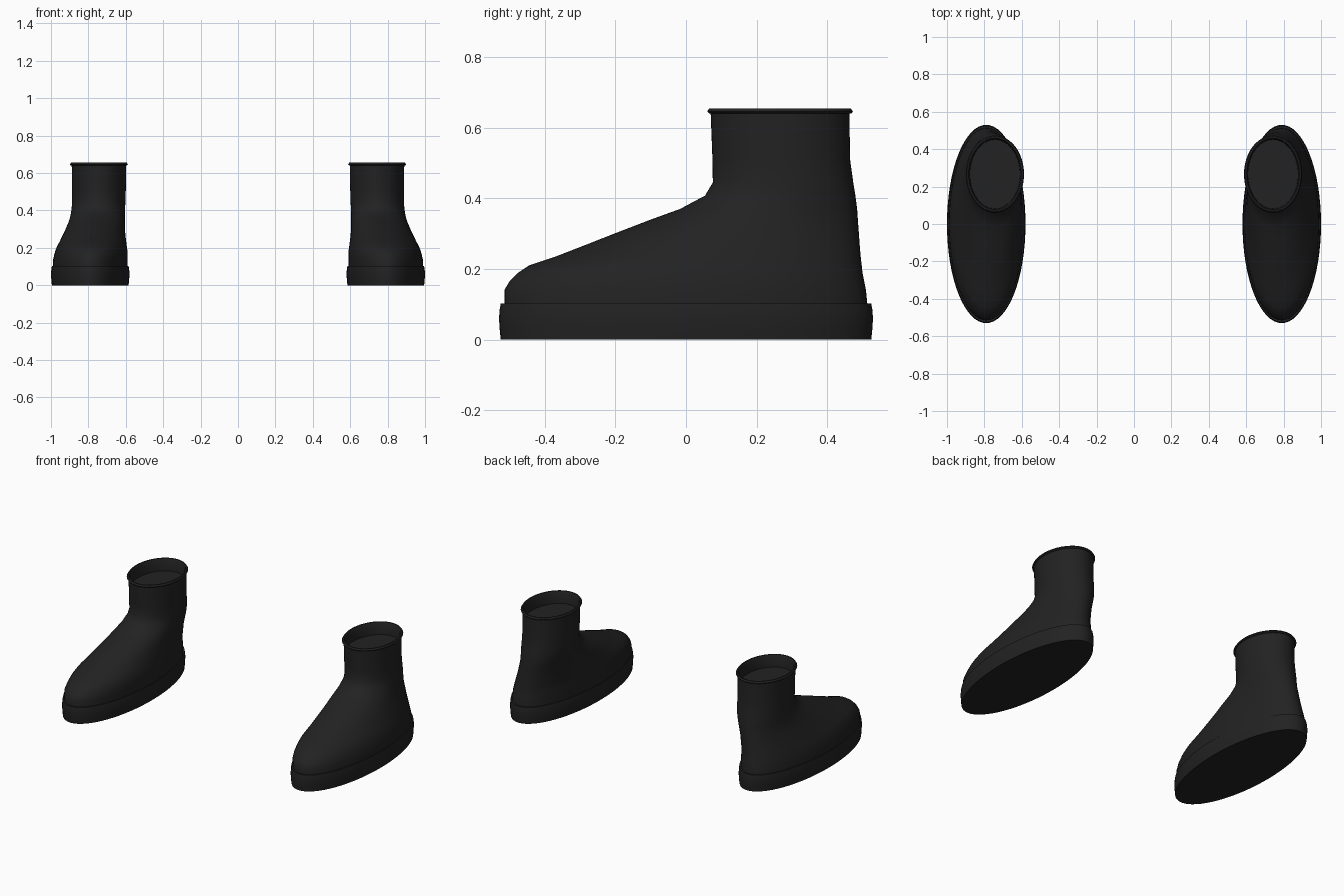
import bpy, bmesh
from math import sin, cos, tau, radians

cube = bpy.data.objects.get("Cube")
if cube:
    bpy.data.objects.remove(cube, do_unlink=True)

SEGMENTS = 64


def make_material(name, color):
    mat = bpy.data.materials.new(name)
    mat.use_nodes = True
    mat.diffuse_color = color
    mat.node_tree.nodes["Principled BSDF"].inputs["Base Color"].default_value = color
    return mat


black = make_material("black rubber", (0.016, 0.016, 0.016, 1))


def loft(name, sections, side):
    """Skin stacked ellipses given as (z, front, back, inner, outer), with both ends capped."""
    bm = bmesh.new()
    rings = []
    for z, front, back, inner, outer in sections:
        cx, cy = (inner + outer) / 2, (front + back) / 2
        rx, ry = (outer - inner) / 2, (back - front) / 2
        angles = [tau * i / SEGMENTS for i in range(SEGMENTS)]
        rings.append([bm.verts.new((side * (cx + rx * cos(a)), cy + ry * sin(a), z))
                      for a in angles])
    for low, high in zip(rings, rings[1:]):
        for i in range(SEGMENTS):
            j = (i + 1) % SEGMENTS
            bm.faces.new((low[i], low[j], high[j], high[i]))
    bm.faces.new(rings[0])
    bm.faces.new(rings[-1])
    bmesh.ops.recalc_face_normals(bm, faces=bm.faces)
    mesh = bpy.data.meshes.new(name)
    bm.to_mesh(mesh)
    bm.free()
    mesh.materials.append(black)
    obj = bpy.data.objects.new(name, mesh)
    bpy.context.collection.objects.link(obj)
    bpy.ops.object.select_all(action="DESELECT")
    obj.select_set(True)
    bpy.context.view_layer.objects.active = obj
    bpy.ops.object.shade_smooth_by_angle(angle=radians(40))
    return obj


def grown(section, z, amount):
    """Copy an ellipse section to another height, widened all round."""
    _, front, back, inner, outer = section
    return (z, front - amount, back + amount, inner - amount, outer + amount)


# Foot and shaft, from the sole upward
upper = [
    (0.09, -0.515, 0.515, 0.59, 0.99),
    (0.14, -0.515, 0.51, 0.59, 0.988),
    (0.165, -0.5, 0.505, 0.59, 0.982),
    (0.19, -0.475, 0.5, 0.592, 0.975),
    (0.21, -0.445, 0.498, 0.595, 0.966),
    (0.235, -0.37, 0.495, 0.598, 0.953),
    (0.27, -0.28, 0.492, 0.602, 0.936),
    (0.3, -0.204, 0.49, 0.605, 0.922),
    (0.34, -0.1, 0.487, 0.605, 0.905),
    (0.37, -0.017, 0.485, 0.605, 0.896),
    (0.408, 0.054, 0.48, 0.604, 0.89),
    (0.445, 0.076, 0.474, 0.602, 0.887),
    (0.51, 0.075, 0.465, 0.6, 0.887),
    (0.64, 0.07, 0.463, 0.598, 0.889),
]
cuff = upper[-1]

# Rolled rim, then down the inside to the lining
upper += [grown(cuff, 0.641, 0.005), grown(cuff, 0.646, 0.01),
          grown(cuff, 0.655, 0.004), grown(cuff, 0.655, -0.004),
          grown(cuff, 0.645, -0.01), grown(cuff, 0.58, -0.012)]

# Thick sole with slightly bulging sides
sole_base = (0, -0.525, 0.525, 0.585, 0.995)
sole = [sole_base, grown(sole_base, 0.03, 0.003), grown(sole_base, 0.06, 0.005),
        grown(sole_base, 0.085, 0.003), grown(sole_base, 0.102, 0)]

for label, side in (("left", 1), ("right", -1)):
    loft(label + "_boot_upper", upper, side)
    loft(label + "_boot_sole", sole, side)
